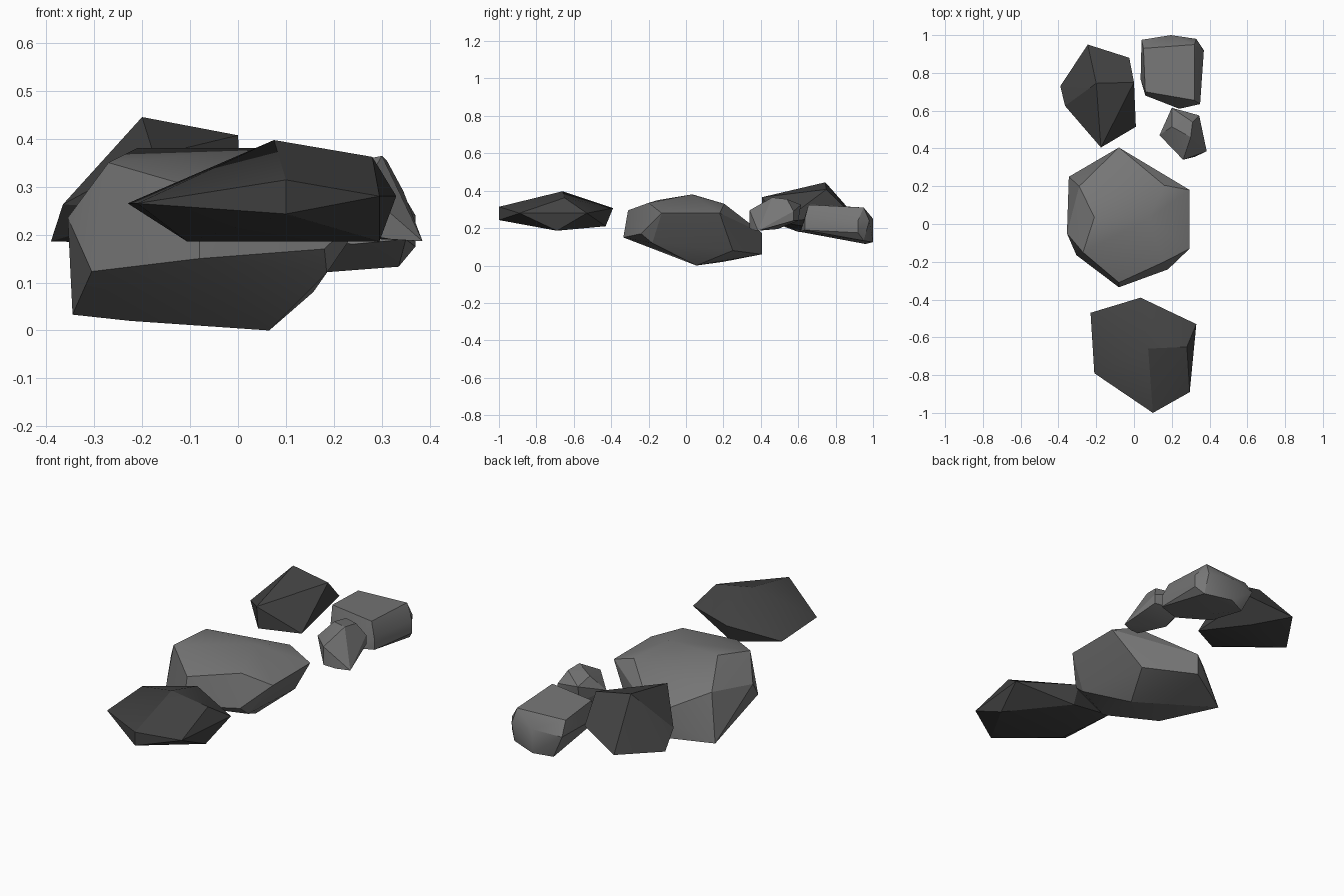
import bpy, bmesh, math


def material(name, v):
    m = bpy.data.materials.new(name)
    m.diffuse_color = (v, v, v, 1)
    return m


light = material("light grey stone", 0.18)
dark = material("dark grey stone", 0.055)


def rock(name, mat, corners):
    """Chiselled rock: convex hull around a few corner points."""
    bm = bmesh.new()
    for c in corners:
        bm.verts.new(c)
    res = bmesh.ops.convex_hull(bm, input=bm.verts[:])
    loose = [v for v in bm.verts if not v.link_faces]
    bmesh.ops.delete(bm, geom=loose, context='VERTS')
    bmesh.ops.recalc_face_normals(bm, faces=bm.faces[:])
    me = bpy.data.meshes.new(name)
    bm.to_mesh(me)
    bm.free()
    me.materials.append(mat)
    ob = bpy.data.objects.new(name, me)
    bpy.context.collection.objects.link(ob)
    bpy.ops.object.select_all(action='DESELECT')
    ob.select_set(True)
    bpy.context.view_layer.objects.active = ob
    bpy.ops.object.shade_smooth_by_angle(angle=math.radians(25))
    return ob


# Flat dark slab at the front
rock("front_slab", dark, [
    (-.23, -.47, .265), (.035, -.39, .307), (.33, -.53, .28), (.295, -.89, .28),
    (.1, -1, .314), (.1, -1, .243), (-.21, -.79, .265), (.075, -.66, .397),
    (.28, -.65, .362), (-.107, -.69, .186), (.295, -.69, .186), (.035, -.43, .21)])

# Large boulder in the middle
rock("middle_boulder", light, [
    (-.21, .035, .38), (.08, .03, .38), (.16, .205, .33), (.16, -.2, .335),
    (-.27, -.15, .35), (-.08, -.31, .295), (-.08, -.335, .15),
    (.295, .18, .28), (.295, -.13, .28), (.18, -.24, .17), (.185, -.18, .12),
    (-.305, -.165, .123), (-.355, -.05, .235), (-.29, .2, .27),
    (-.08, .405, .175), (-.08, .405, .06), (-.345, .25, .033),
    (-.225, .2, .02), (.065, .055, 0), (.157, .25, .08)])

# Dark rock at the back left
rock("back_left_rock", dark, [
    (-.2, .745, .445), (0, .75, .407), (-.365, .625, .263), (-.39, .73, .186),
    (-.245, .95, .213), (-.025, .88, .28), (.01, .515, .23),
    (-.175, .405, .365), (-.17, .41, .25), (-.2, .6, .18), (-.1, .8, .18)])

# Light rock at the back right
rock("back_right_rock", light, [
    (.06, .7, .325), (.32, .655, .325), (.32, .95, .31), (.05, .93, .31),
    (.35, .635, .25), (.35, .635, .19), (.24, .61, .18), (.06, .68, .2),
    (.035, .765, .24), (.04, .975, .24), (.195, 1, .25), (.33, .98, .24),
    (.37, .92, .24), (.37, .92, .175), (.195, 1, .125), (.335, .95, .133),
    (.1, .96, .115)])

# Small light stone beside it
rock("small_stone", light, [
    (.2, .515, .345), (.3, .46, .364), (.31, .54, .355), (.2, .615, .325),
    (.345, .575, .29), (.345, .575, .24), (.385, .385, .186), (.32, .355, .19),
    (.26, .34, .295), (.26, .34, .2), (.135, .47, .27), (.2, .49, .195),
    (.2, .6, .24)])
